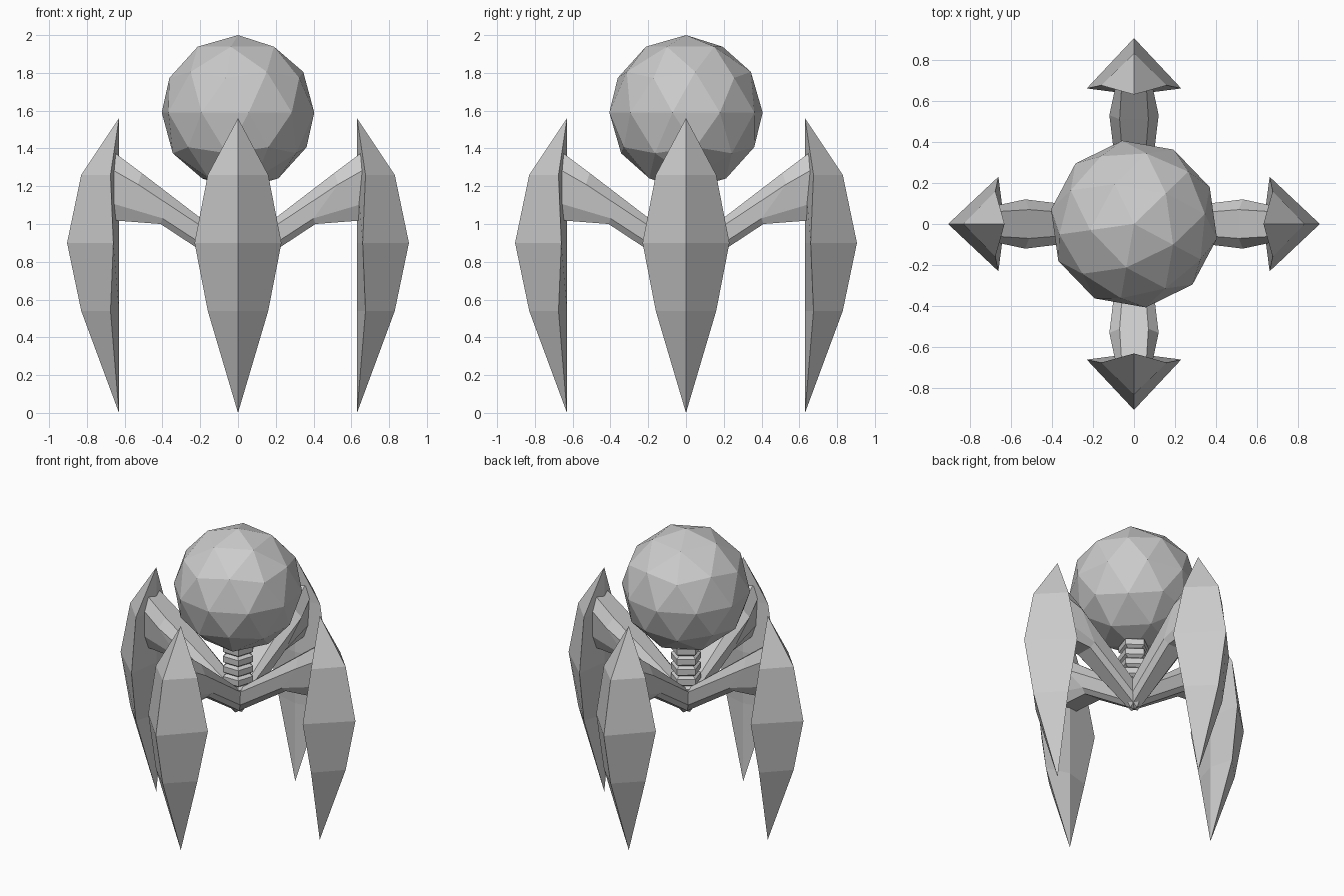
import bpy, bmesh, math
from mathutils import Matrix

if "Cube" in bpy.data.objects:
    bpy.data.objects.remove(bpy.data.objects["Cube"])

grey = bpy.data.materials.new("plain_grey")
grey.diffuse_color = (0.6, 0.6, 0.6, 1)
grey.use_nodes = True
grey.node_tree.nodes["Principled BSDF"].inputs["Base Color"].default_value = grey.diffuse_color


def finish(name, bm, turn=0.0):
    """Turn a mesh about the vertical axis and add it as a flat-shaded object."""
    bm.transform(Matrix.Rotation(turn, 4, 'Z'))
    bmesh.ops.recalc_face_normals(bm, faces=bm.faces)
    mesh = bpy.data.meshes.new(name)
    bm.to_mesh(mesh)
    bm.free()
    mesh.materials.append(grey)
    bpy.context.collection.objects.link(bpy.data.objects.new(name, mesh))


def loft(name, rings, turn=0.0):
    """Skin closed rings of points; single-point rings become tips."""
    bm = bmesh.new()
    loops = [[bm.verts.new(p) for p in ring] for ring in rings]
    for a, b in zip(loops, loops[1:]):
        n = max(len(a), len(b))
        for i in range(n):
            j = (i + 1) % n
            quad = [a[i % len(a)], a[j % len(a)], b[j % len(b)], b[i % len(b)]]
            bm.faces.new(list(dict.fromkeys(quad)))
    for end in (loops[0], loops[-1]):
        if len(end) > 2:
            bm.faces.new(end)
    finish(name, bm, turn)


# Faceted ball on top
bm = bmesh.new()
bmesh.ops.create_icosphere(bm, subdivisions=2, radius=0.41,
                           matrix=Matrix.Translation((0, 0, 1.59)))
finish("ball", bm, math.radians(44))


# Ribbed five-sided neck
def pentagon(r, z):
    return [(r * math.cos(a), r * math.sin(a), z)
            for a in (math.radians(90 + 72 * k) for k in range(5))]


neck = []
for k in range(6):
    z = 0.86 + 0.07 * k
    neck += [pentagon(0.075, z), pentagon(0.1, z + 0.015),
             pentagon(0.1, z + 0.055), pentagon(0.075, z + 0.07)][(k > 0):]
loft("neck", neck)


# Arm cross-section: four levels (radius, height, half width) from top to bottom
def arm_ring(levels):
    return ([(r, w, z) for r, z, w in levels] +
            [(r, -w, z) for r, z, w in reversed(levels)])


arm = [
    arm_ring([(0, .88, .03), (0, .86, .055), (0, .77, .055), (0, .73, .03)]),
    arm_ring([(.51, 1.27, .07), (.53, 1.21, .12), (.40, 1.03, .09), (.41, 1.0, .06)]),
    arm_ring([(.67, 1.39, .06), (.67, 1.29, .09), (.67, 1.11, .09), (.67, 1.02, .06)]),
]

# Claw blade: height, outer ridge radius, edge radius, edge half width
blade = [[(.63, 0, 1.56)]]
for z, outer, edge, w in [(1.26, .83, .675, .16), (.90, .905, .66, .23),
                          (.54, .83, .675, .16)]:
    blade.append([(outer, 0, z), (edge, w, z), (.63, 0, z), (edge, -w, z)])
blade.append([(.63, 0, 0)])

for side, turn in (("right", 0), ("back", 90), ("left", 180), ("front", 270)):
    loft(side + "_arm", arm, math.radians(turn))
    loft(side + "_blade", blade, math.radians(turn))
